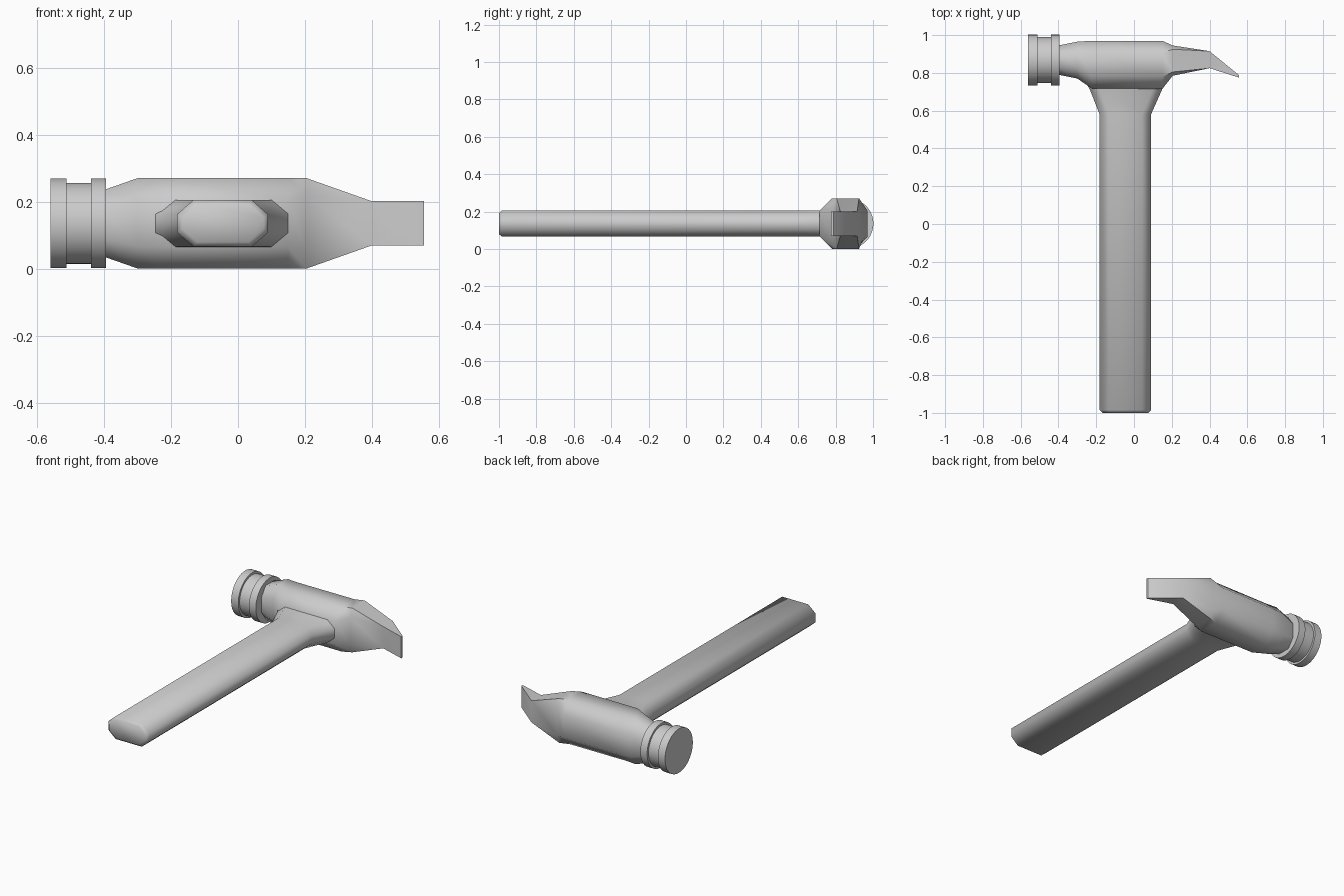
import bpy, bmesh, math

if "Cube" in bpy.data.objects:
    bpy.data.objects.remove(bpy.data.objects["Cube"])

ZC = 0.136   # mid height of the whole tool


def octagon(u0, u1, hz, cu, cz):
    """Chamfered rectangle in (u, z)."""
    a, b = ZC - hz, ZC + hz
    return [(u0 + cu, a), (u1 - cu, a), (u1, a + cz), (u1, b - cz),
            (u1 - cu, b), (u0 + cu, b), (u0, b - cz), (u0, a + cz)]


def circle(uc, r, n=48):
    return [(uc + r * math.cos(2 * math.pi * i / n), ZC + r * math.sin(2 * math.pi * i / n))
            for i in range(n)]


def loft(name, rings, angle):
    """Skin closed rings of 3D points, cap both ends, smooth by angle."""
    bm = bmesh.new()
    vs = [[bm.verts.new(p) for p in ring] for ring in rings]
    n = len(vs[0])
    for a, b in zip(vs, vs[1:]):
        for i in range(n):
            j = (i + 1) % n
            bm.faces.new((a[i], a[j], b[j], b[i]))
    bm.faces.new(vs[0])
    bm.faces.new(vs[-1])
    bmesh.ops.remove_doubles(bm, verts=bm.verts, dist=1e-4)
    bmesh.ops.recalc_face_normals(bm, faces=bm.faces)
    me = bpy.data.meshes.new(name)
    bm.to_mesh(me)
    bm.free()
    ob = bpy.data.objects.new(name, me)
    bpy.context.collection.objects.link(ob)
    bpy.ops.object.select_all(action='DESELECT')
    ob.select_set(True)
    bpy.context.view_layer.objects.active = ob
    bpy.ops.object.shade_smooth_by_angle(angle=math.radians(angle))
    return ob


# Handle: y, x0, x1, half height, chamfers; flares into the head
handle = [(-1.0, -.167, .077, .056, .045, .04),
          (-.985, -.182, .09, .069, .048, .042),
          (.58, -.182, .09, .069, .048, .042),
          (.715, -.235, .15, .07, .05, .042),
          (.80, -.29, .19, .07, .05, .042)]
loft("handle", [[(u, y, z) for u, z in octagon(*s)] for y, *s in handle], 50)

# Head and claw: x, y0, y1, half height, chamfers; claw sections are rectangular
head = [(-.40, .79, .945, .10, .04, .055),
        (-.30, .77, .965, .135, .055, .065),
        (-.225, .718, .97, .135, .065, .065),
        (.15, .715, .97, .135, .065, .065),
        (.205, .785, .945, .135, .02, .05),
        (.40, .825, .915, .066, 0, 0),
        (.556, .775, .788, .066, 0, 0)]
# rectangular corners get a hair of chamfer so the rings stay matched before welding
loft("head_and_claw", [[(x, u, z) for u, z in octagon(*s)] for x, *s in head], 50)

# Striking face: two discs with a groove between
face = [(-.56, .134), (-.512, .134), (-.512, .121), (-.44, .121), (-.44, .134), (-.394, .134)]
loft("striking_face", [[(x, u, z) for u, z in circle(.868, r)] for x, r in face], 35)
